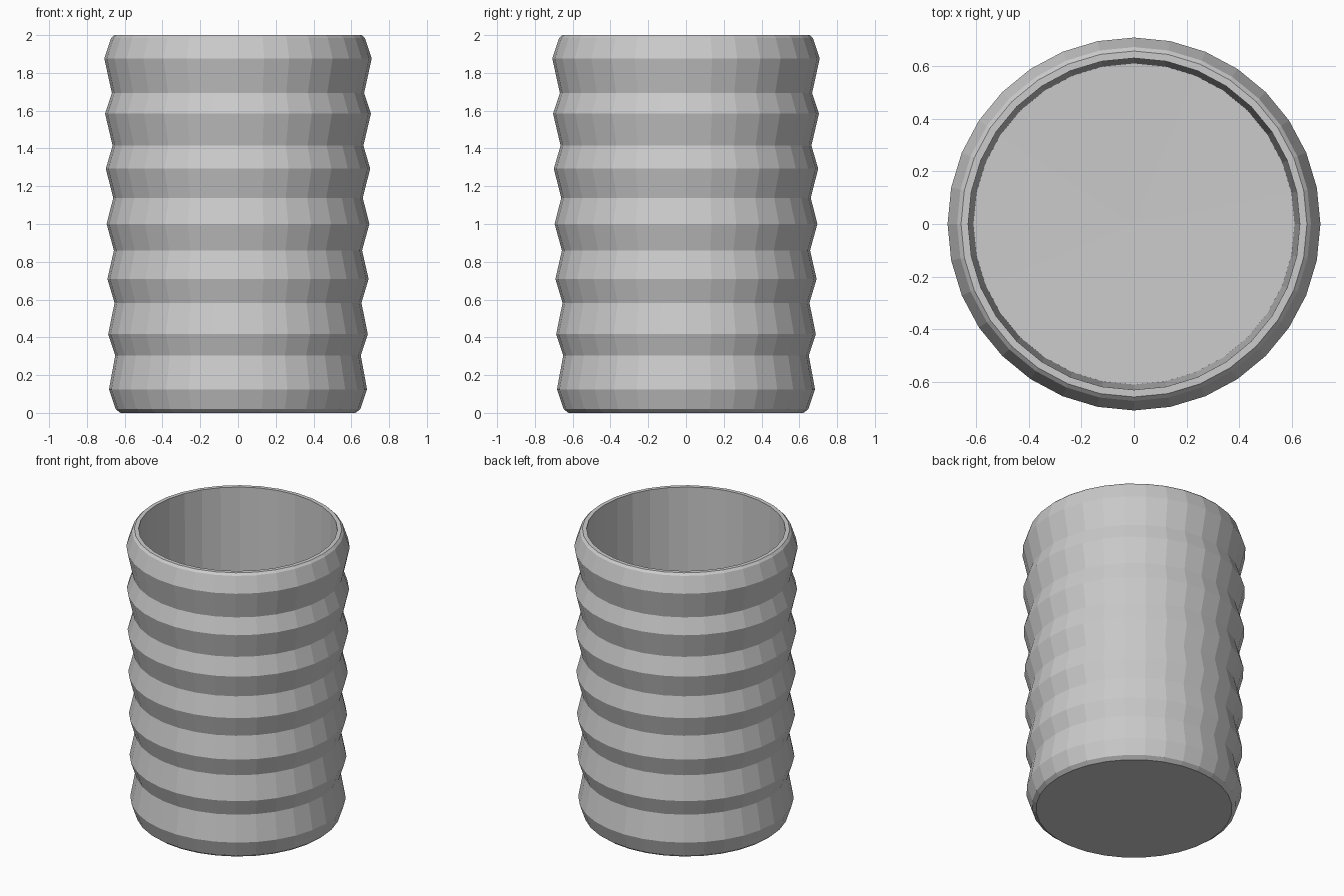
import bpy, bmesh, math

if "Cube" in bpy.data.objects:
    bpy.data.objects.remove(bpy.data.objects["Cube"])

SIDES = 32


def lathe(name, profile):
    """Revolve (radius, z) points around z; radius 0 makes a pole."""
    bm = bmesh.new()
    rings = []
    for r, z in profile:
        if r == 0:
            rings.append([bm.verts.new((0, 0, z))] * SIDES)
        else:
            rings.append([bm.verts.new((r * math.cos(2 * math.pi * i / SIDES),
                                        r * math.sin(2 * math.pi * i / SIDES), z))
                          for i in range(SIDES)])
    for low, high in zip(rings, rings[1:]):
        for i in range(SIDES):
            j = (i + 1) % SIDES
            bm.faces.new(list(dict.fromkeys((low[i], low[j], high[j], high[i]))))
    bmesh.ops.recalc_face_normals(bm, faces=bm.faces[:])
    mesh = bpy.data.meshes.new(name)
    bm.to_mesh(mesh)
    bm.free()
    obj = bpy.data.objects.new(name, mesh)
    bpy.context.collection.objects.link(obj)
    return obj


# Flat underside with a small bevel
profile = [(0, 0), (0.622, 0), (0.648, 0.02)]

# Ribbed outer wall, widening slightly to the top
for i in range(7):
    profile.append((0.683 + 0.0042 * i, 0.125 + 0.292 * i))
    if i < 6:
        profile.append((0.65 + 0.0035 * i, 0.305 + 0.2776 * i))

# Rim, tapered inner wall and slightly dished floor
profile += [(0.672, 1.985), (0.657, 2.0), (0.63, 2.0), (0.61, 0.06), (0, 0.05)]

lathe("ribbed_cup", profile)
